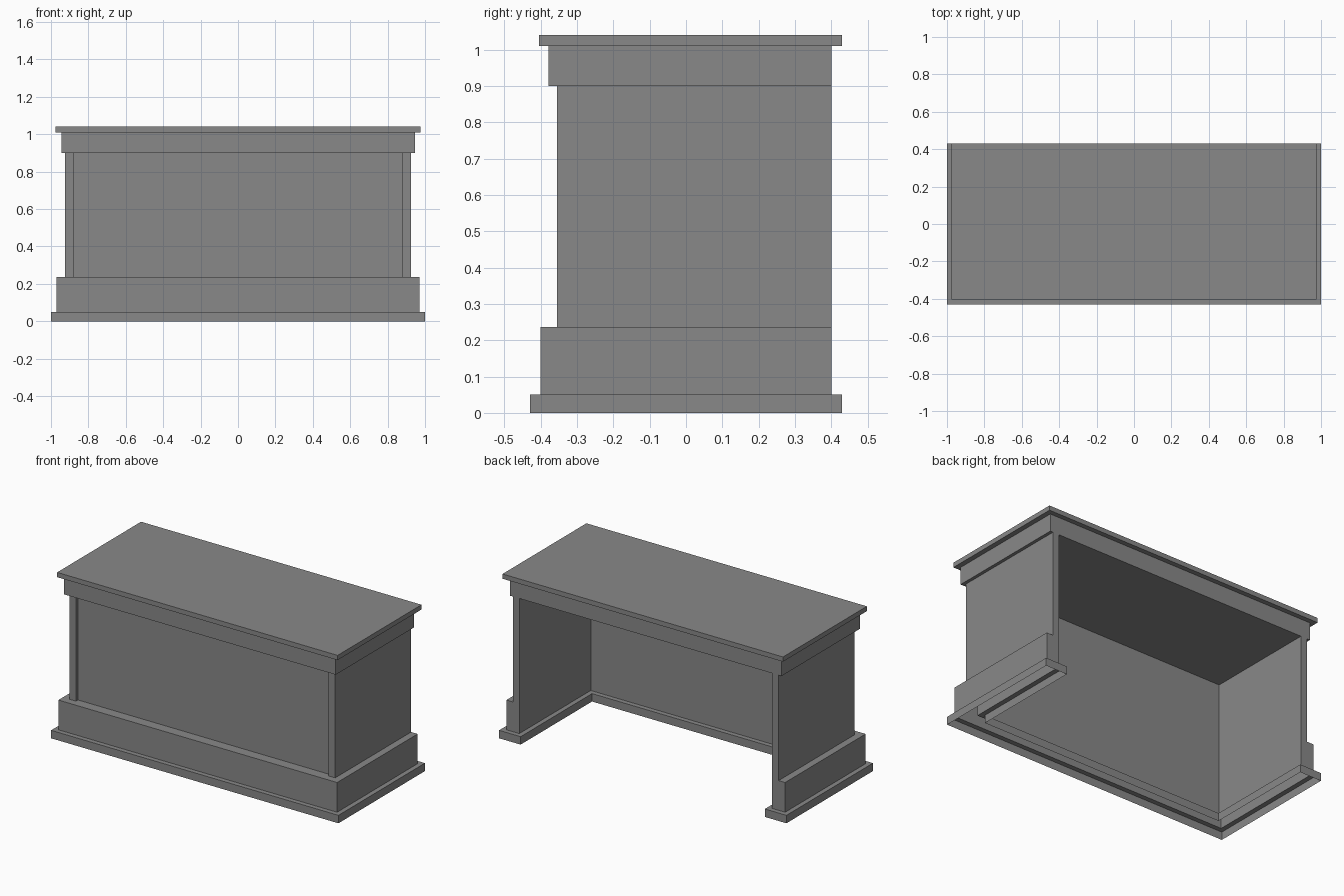
import bpy
import bmesh

if "Cube" in bpy.data.objects:
    bpy.data.objects.remove(bpy.data.objects["Cube"])

grey = bpy.data.materials.new("mid_grey")
grey.use_nodes = True
grey.diffuse_color = (0.25, 0.25, 0.25, 1)
grey.node_tree.nodes["Principled BSDF"].inputs["Base Color"].default_value = (0.25, 0.25, 0.25, 1)

INNER_X, INNER_FRONT = 0.88, -0.31


def finish(name, bm):
    bmesh.ops.remove_doubles(bm, verts=bm.verts, dist=1e-5)
    bmesh.ops.recalc_face_normals(bm, faces=bm.faces)
    mesh = bpy.data.meshes.new(name)
    bm.to_mesh(mesh)
    bm.free()
    mesh.materials.append(grey)
    obj = bpy.data.objects.new(name, mesh)
    bpy.context.collection.objects.link(obj)
    return obj


def u_plan(side, front, back, lip=0.0, recess=0.0):
    """Plan of a three-sided wall, open at the back, with a recessed front."""
    ix, iy = INNER_X - lip, INNER_FRONT + lip
    half = [(INNER_X, front + recess), (INNER_X, front), (side, front),
            (side, back), (ix, back), (ix, iy)]
    return half + [(-x, y) for x, y in reversed(half)]


def loft(name, levels):
    """Join plans at successive heights into an open-bottomed shell."""
    bm = bmesh.new()
    rings = [[bm.verts.new((x, y, z)) for x, y in plan] for plan, z in levels]
    for low, high in zip(rings, rings[1:]):
        for i in range(len(low)):
            j = (i + 1) % len(low)
            bm.faces.new((low[i], low[j], high[j], high[i]))
    bmesh.ops.remove_doubles(bm, verts=bm.verts, dist=1e-5)
    bmesh.ops.dissolve_degenerate(bm, edges=bm.edges, dist=1e-5)
    return finish(name, bm)


def slab(name, side, front, back, bottom, top):
    bm = bmesh.new()
    bmesh.ops.create_cube(bm, size=1)
    for v in bm.verts:
        v.co = (v.co.x * 2 * side,
                back if v.co.y > 0 else front,
                top if v.co.z > 0 else bottom)
    return finish(name, bm)


# Stepped hollow skirting and the recessed wall panels above it
base = u_plan(1.0, -0.43, 0.43, lip=0.03)
plinth = u_plan(0.97, -0.40, 0.40)
walls = u_plan(0.925, -0.355, 0.40, recess=0.02)
loft("base_moulding", [(base, 0), (base, 0.05), (plinth, 0.05)])
loft("plinth", [(plinth, 0.05), (plinth, 0.237), (walls, 0.237)])
loft("wall_panels", [(walls, 0.237), (walls, 0.9)])

# Apron and counter top
slab("apron", 0.945, -0.378, 0.40, 0.9, 1.01)
slab("counter_top", 0.976, -0.404, 0.43, 1.01, 1.04)
